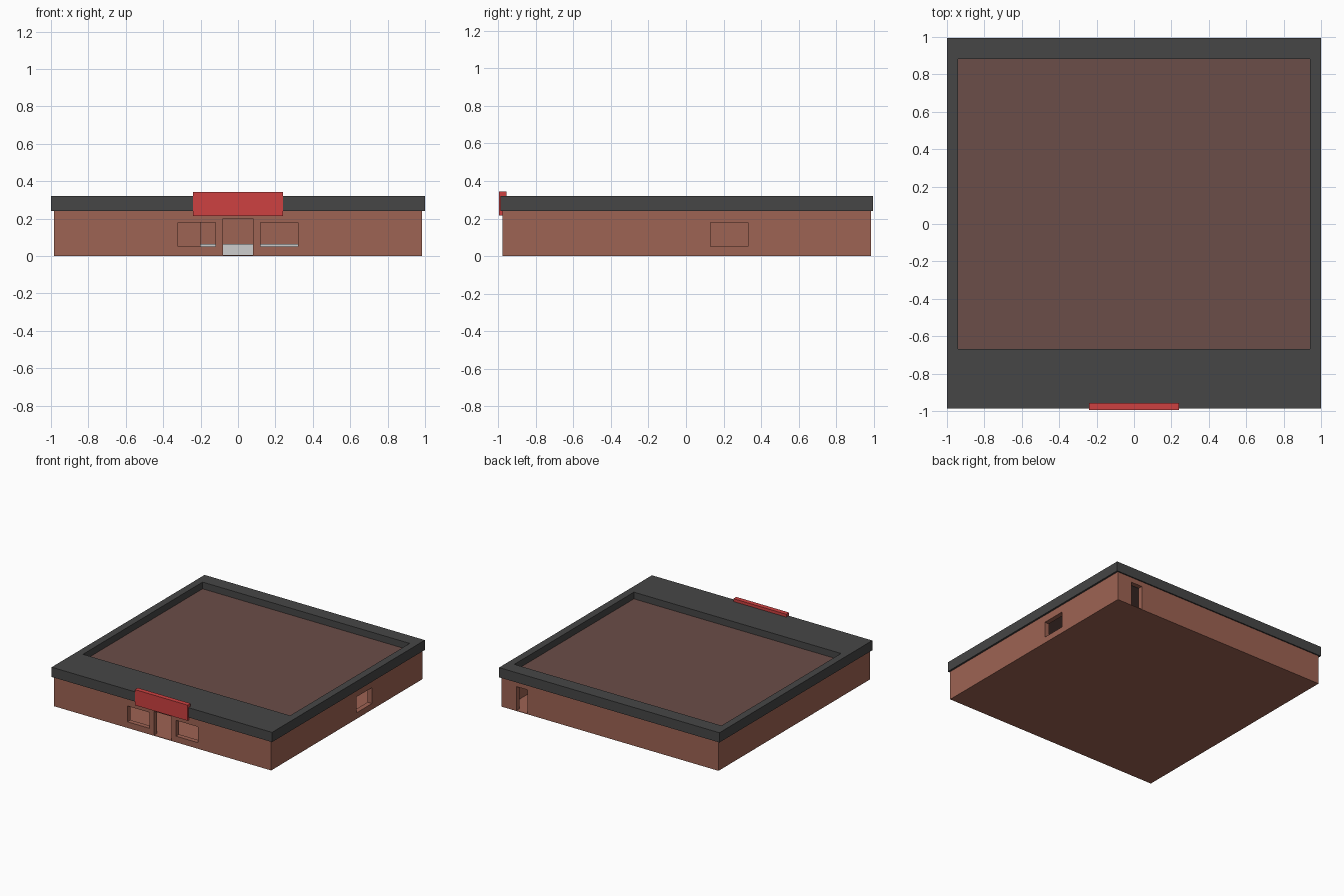
import bpy, bmesh

if "Cube" in bpy.data.objects:
    bpy.data.objects.remove(bpy.data.objects["Cube"])


def material(name, r, g, b):
    """Flat colour given as 0-255 sRGB, stored linear."""
    lin = lambda c: ((c / 255 + 0.055) / 1.055) ** 2.4
    m = bpy.data.materials.new(name)
    m.diffuse_color = (lin(r), lin(g), lin(b), 1)
    m.use_nodes = True
    m.node_tree.nodes["Principled BSDF"].inputs["Base Color"].default_value = m.diffuse_color
    return m


BRICK = material("brick brown", 158, 99, 83)
ROOF = material("roof brown", 107, 77, 72)
DARK = material("dark grey trim", 70, 70, 70)
RED = material("sign red", 205, 65, 65)
PALE = material("pale grey", 205, 205, 205)


def box(name, x0, x1, y0, y1, z0, z1, mat):
    bm = bmesh.new()
    bmesh.ops.create_cube(bm, size=1)
    for v in bm.verts:
        v.co = (x1 if v.co.x > 0 else x0,
                y1 if v.co.y > 0 else y0,
                z1 if v.co.z > 0 else z0)
    me = bpy.data.meshes.new(name)
    bm.to_mesh(me)
    bm.free()
    me.materials.append(mat)
    ob = bpy.data.objects.new(name, me)
    bpy.context.collection.objects.link(ob)
    return ob


def cut(target, *bounds):
    """Subtract a box from the target and discard the cutter."""
    cutter = box("cutter", *bounds, target.data.materials[0])
    cutter.hide_render = True
    mod = target.modifiers.new("cut", 'BOOLEAN')
    mod.operation, mod.solver, mod.object = 'DIFFERENCE', 'EXACT', cutter
    bpy.context.view_layer.objects.active = target
    bpy.ops.object.modifier_apply(modifier=mod.name)
    bpy.data.objects.remove(cutter, do_unlink=True)


FLOOR = 0.004

# Brick shell: hollow box with floor, open top under the roof
walls = box("walls", -0.985, 0.985, -0.977, 0.985, 0, 0.24, BRICK)
cut(walls, -0.945, 0.945, -0.937, 0.945, FLOOR, 0.4)
cut(walls, -0.08, 0.08, -1.1, -0.9, FLOOR, 0.20)        # front door
for side in (-1, 1):                                    # front windows
    a, b = sorted((side * 0.12, side * 0.32))
    cut(walls, a, b, -1.1, -0.9, 0.05, 0.18)
cut(walls, 0.9, 1.1, 0.13, 0.33, 0.05, 0.18)            # right side window
cut(walls, 0.75, 0.85, 0.9, 1.1, FLOOR, 0.20)           # back door

# Dark parapet, deeper along the front
parapet = box("parapet", -1, 1, -0.987, 0.995, 0.24, 0.32, DARK)
cut(parapet, -0.94, 0.94, -0.667, 0.883, 0.1, 0.5)

# Sunken flat roof inside the parapet
box("roof_panel", -0.94, 0.94, -0.667, 0.883, 0.24, 0.265, ROOF)

# Red sign board over the door
box("sign_board", -0.24, 0.24, -0.995, -0.957, 0.215, 0.343, RED)

# Interior: partition and low counter seen through the openings
box("partition", -0.945, -0.2, -0.48, -0.44, FLOOR, 0.24, BRICK)
box("counter", -0.3, 0.5, -0.3, -0.18, FLOOR, 0.065, PALE)
